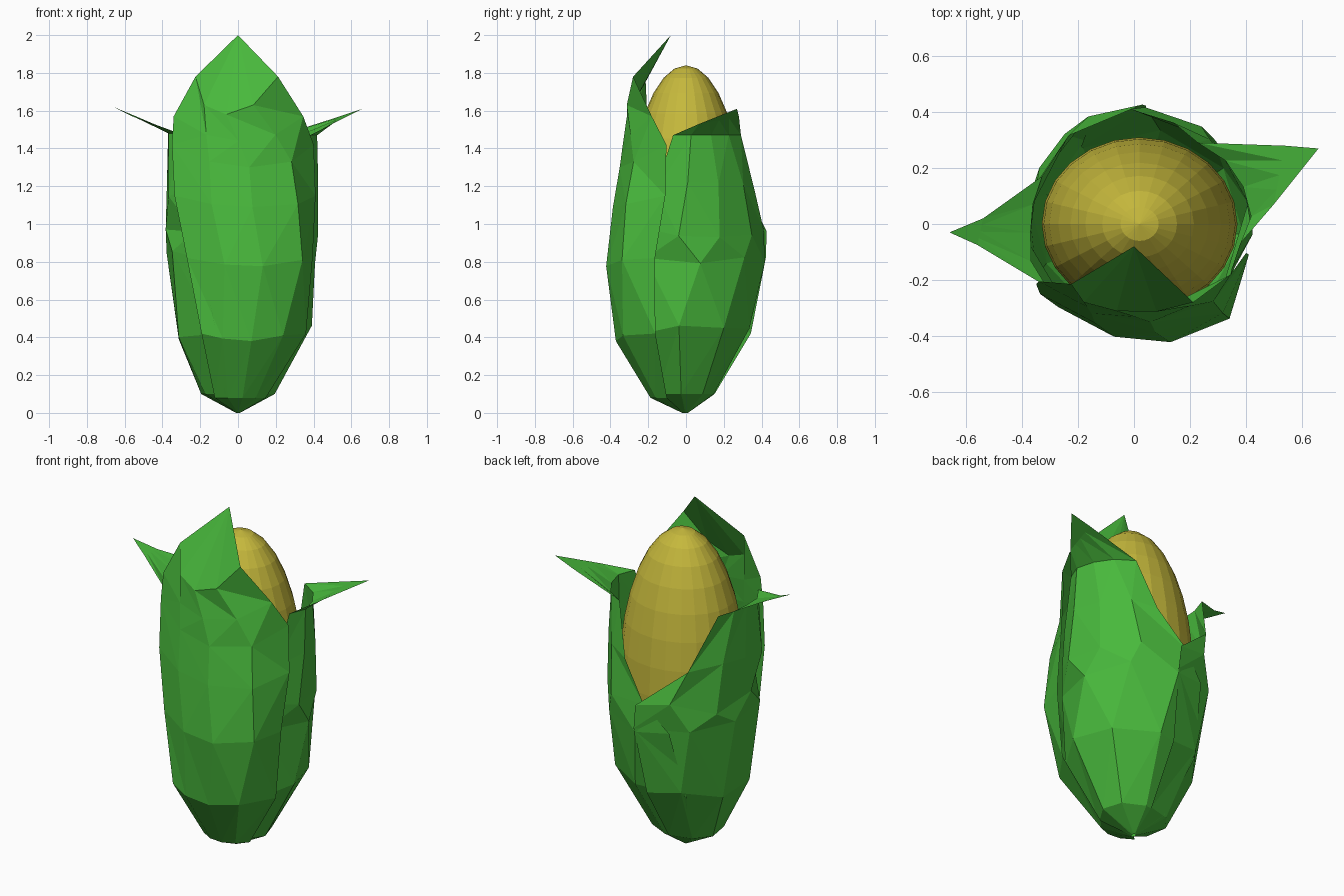
import bpy, bmesh, random
from math import sin, cos, exp, radians
from mathutils import Vector

if "Cube" in bpy.data.objects:
    bpy.data.objects.remove(bpy.data.objects["Cube"])

random.seed(4)


def material(name, rgb):
    m = bpy.data.materials.new(name)
    m.diffuse_color = (*rgb, 1)
    m.use_nodes = True
    m.node_tree.nodes["Principled BSDF"].inputs["Base Color"].default_value = m.diffuse_color
    return m


GREEN = material("husk_green", (0.065, 0.48, 0.045))
YELLOW = material("kernel_yellow", (0.56, 0.48, 0.045))

# Husk shell: z, left, right, front, back radius
SHELL = [(0.0, 0.01, 0.01, 0.02, 0.01), (0.06, 0.17, 0.15, 0.17, 0.11),
         (0.13, 0.22, 0.23, 0.24, 0.18), (0.42, 0.345, 0.39, 0.395, 0.34),
         (0.80, 0.385, 0.415, 0.41, 0.42), (1.0, 0.385, 0.43, 0.395, 0.425),
         (1.2, 0.375, 0.425, 0.365, 0.395), (1.45, 0.365, 0.42, 0.33, 0.365),
         (1.57, 0.38, 0.42, 0.315, 0.345), (1.78, 0.28, 0.40, 0.33, 0.3)]
# Bulging corners of the husk: angle, z, amount, angle spread, z spread
BULGES = [(307, 0.85, 0.19, 22, 0.4), (216, 1.35, 0.16, 18, 0.35)]


def shell(z, a, k):
    for lo, hi in zip(SHELL, SHELL[1:]):
        if z <= hi[0]:
            break
    t = (z - lo[0]) / (hi[0] - lo[0])
    _, l, r, f, b = [p + (q - p) * t for p, q in zip(lo, hi)]
    for ba, bz, amount, da, dz in BULGES:
        k *= 1 + amount * exp(-((a - ba) / da) ** 2 - ((z - bz) / dz) ** 2)
    c, s = cos(radians(a)), sin(radians(a))
    return Vector((k * c * (r if c > 0 else l), k * s * (b if s > 0 else f), z))


def leaf(name, rows, tip, fold=None, k0=1.0, k1=1.0, n=4):
    """Rows: (z, start angle, end angle, sag); fold: the two ends of a bent-out row."""
    bm = bmesh.new()
    grid = []
    for i, (z, a0, a1, sag) in enumerate(rows):
        row = []
        for j in range(n + 1):
            t = j / n
            k = k0 if j == 0 else k1 if j == n else 1.0
            dz = -sag * 4 * t * (1 - t)
            if 0 < j < n and 1 < i < len(rows) - 1 and not sag:
                # stagger the rows into diamond facets
                dz += random.uniform(-0.05, 0.05)
                t += (0.2 if i % 2 else -0.2) / n
            row.append(bm.verts.new(shell(z + dz, a0 + (a1 - a0) * t, k)))
        grid.append(row)
    if fold:
        p, q = map(Vector, fold)
        grid.append([bm.verts.new(p.lerp(q, j / n)) for j in range(n + 1)])
    for i, (lo, hi) in enumerate(zip(grid, grid[1:])):
        for j in range(n):
            a, b, c, d = lo[j], lo[j + 1], hi[j + 1], hi[j]
            if i % 2:
                bm.faces.new((a, b, c))
                bm.faces.new((a, c, d))
            else:
                bm.faces.new((a, b, d))
                bm.faces.new((b, c, d))
    top = bm.verts.new(tip)
    for j in range(n):
        bm.faces.new((grid[-1][j], grid[-1][j + 1], top))
    me = bpy.data.meshes.new(name)
    bm.to_mesh(me)
    bm.free()
    me.materials.append(GREEN)
    ob = bpy.data.objects.new(name, me)
    bpy.context.collection.objects.link(ob)
    return ob


# Cob
bpy.ops.mesh.primitive_uv_sphere_add(segments=24, ring_count=16, radius=1,
                                     location=(0.02, 0.0, 0.97))
cob = bpy.context.object
cob.name = "cob"
cob.scale = (0.35, 0.31, 0.87)
cob.data.materials.append(YELLOW)

# Tall front leaf
leaf("front_leaf",
     [(0.0, 225, 320, 0), (0.08, 228, 328, 0), (0.42, 236, 336, 0),
      (0.82, 226, 337, 0), (1.15, 217, 343, 0.06), (1.42, 214, 342, 0.12),
      (1.57, 216, 325, 0.13), (1.78, 219, 302, 0.2)],
     (0, -0.08, 2.0))

# Right leaf, tip bent outward
leaf("right_leaf",
     [(0.0, -60, 125, 0), (0.1, -50, 122, 0), (0.42, -38, 125, 0),
      (0.82, -34, 114, 0), (0.97, -30, 92, 0), (1.18, -28, 70, 0),
      (1.47, -13, 56, 0)],
     (0.66, 0.27, 1.61), fold=((0.5, 0.07, 1.53), (0.54, 0.28, 1.57)),
     k0=0.93, k1=0.97)

# Left leaf, tip bent outward
leaf("left_leaf",
     [(0.0, 85, 260, 0), (0.1, 88, 250, 0), (0.42, 88, 250, 0),
      (0.82, 84, 238, 0), (0.96, 86, 232, 0), (1.18, 128, 226, 0),
      (1.48, 152, 219, 0)],
     (-0.66, -0.03, 1.62), fold=((-0.54, 0.02, 1.57), (-0.56, -0.075, 1.57)),
     k0=1.01, k1=0.96)
